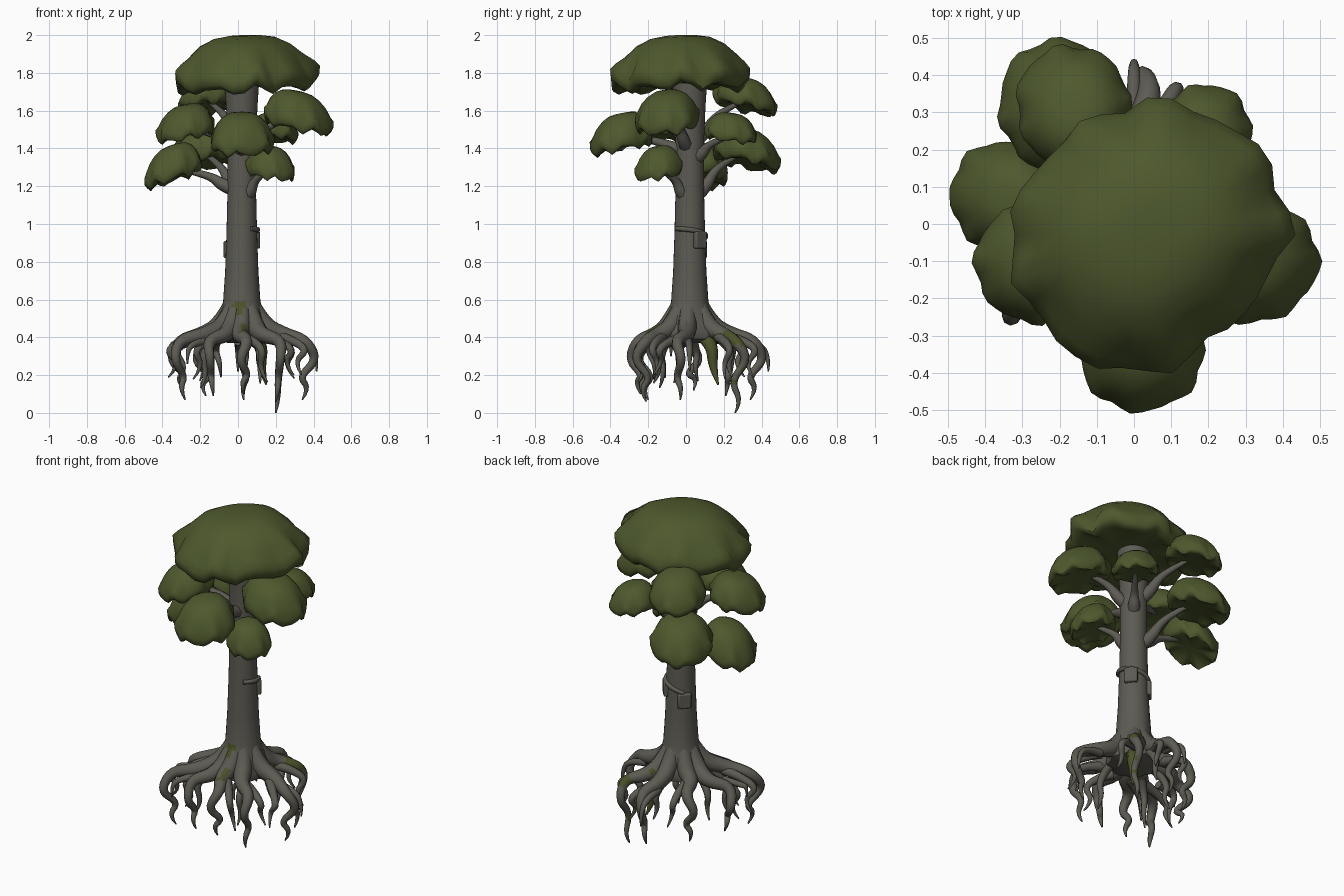
import bpy, bmesh, math, random
from mathutils import Vector, noise

if "Cube" in bpy.data.objects:
    bpy.data.objects.remove(bpy.data.objects["Cube"])

random.seed(4)
CX, CY = 0.02, 0.02  # trunk axis


def material(name, rgb):
    m = bpy.data.materials.new(name)
    m.diffuse_color = (*rgb, 1)
    m.use_nodes = True
    m.node_tree.nodes["Principled BSDF"].inputs["Base Color"].default_value = m.diffuse_color
    return m


LEAF = material("leaf_green", (0.075, 0.098, 0.026))
BARK = material("grey_bark", (0.108, 0.104, 0.086))
MOSS = material("moss_green", (0.072, 0.084, 0.022))


def finish(ob, mats, angle=50):
    for m in mats:
        ob.data.materials.append(m)
    bpy.ops.object.select_all(action='DESELECT')
    ob.select_set(True)
    bpy.context.view_layer.objects.active = ob
    if ob.type == 'CURVE':
        bpy.ops.object.convert(target='MESH')
        ob = bpy.context.object
    bpy.ops.object.shade_smooth_by_angle(angle=math.radians(angle))
    return ob


def lathe(name, n, rings, point, mats, angle=50):
    """Skin rings of n points, closed at both ends."""
    bm = bmesh.new()
    loops = [[bm.verts.new(point(i, 2 * math.pi * k / n)) for k in range(n)] for i in range(rings)]
    for a, b in zip(loops, loops[1:]):
        for k in range(n):
            bm.faces.new((a[k], a[(k + 1) % n], b[(k + 1) % n], b[k]))
    for loop in (loops[0], loops[-1]):
        c = bm.verts.new(sum((v.co for v in loop), Vector()) / n)
        for k in range(n):
            bm.faces.new((loop[k], loop[(k + 1) % n], c))
    bmesh.ops.recalc_face_normals(bm, faces=bm.faces)
    me = bpy.data.meshes.new(name)
    bm.to_mesh(me)
    bm.free()
    ob = bpy.data.objects.new(name, me)
    bpy.context.collection.objects.link(ob)
    return finish(ob, mats, angle)


def tubes(name, paths, mats):
    """Each path is a list of (x, y, z, radius)."""
    cu = bpy.data.curves.new(name, 'CURVE')
    cu.dimensions = '3D'
    cu.bevel_depth, cu.bevel_resolution, cu.use_fill_caps = 1, 2, True
    for path in paths:
        s = cu.splines.new('NURBS')
        s.points.add(len(path) - 1)
        for p, (x, y, z, r) in zip(s.points, path):
            p.co, p.radius = (x, y, z, 1), r
        s.order_u, s.use_endpoint_u, s.resolution_u = 3, True, 4
    ob = bpy.data.objects.new(name, cu)
    bpy.context.collection.objects.link(ob)
    return finish(ob, mats)


# Foliage: domed caps with a scalloped rim, shallow hollow below, drooping outward
CAP = [(0.2, 0.995), (0.42, 0.96), (0.62, 0.86), (0.79, 0.70), (0.92, 0.48), (0.99, 0.27),
       (0.98, 0.11), (0.90, 0.04), (0.76, 0.08), (0.5, 0.13), (0.2, 0.14)]


def cap(name, x, y, rx, ry, top, bottom, slope, lobes=7, trim=0.0, lean=None, power=1.0):
    out = Vector(lean or (x - CX, y - CY)).normalized()
    r = (rx + ry) / 2
    base, h = bottom + slope * r, top - bottom - slope * r * (0.9 if not lean else 1)
    ph, ph2 = random.uniform(0, 6), random.uniform(0, 6)

    def point(i, a):
        f, z = CAP[i]
        edge = max(0, f - 0.6) / 0.4
        wave = math.sin(lobes * a + ph) + 0.6 * math.sin((lobes + 4) * a + ph2)
        f *= 1 + edge * (0.035 * wave + 0.02 * math.sin(3 * a + ph2)) - 0.01 * edge
        f *= 1 - trim * max(0, -math.sin(2 * a))
        z = z ** power if i < 5 else z
        if z < 0.4:
            z += 0.09 * (wave + 0.3) * edge
        dx, dy = rx * f * math.cos(a), ry * f * math.sin(a)
        return (x + dx, y + dy, base + h * z - slope * (dx * out.x + dy * out.y))
    lathe(name, 36, len(CAP), point, [LEAF], 60)


cap("crown_foliage", 0.035, -0.03, 0.385, 0.375, 2.0, 1.68, 0.05, 9, 0.1, (-1, -1), 1.25)
CLUMPS = [  # x, y, rx, ry, top, bottom, slope, height where the branch leaves the trunk
    (0.315, -0.10, 0.185, 0.17, 1.70, 1.46, 0.22, 1.43),
    (0.02, -0.34, 0.17, 0.17, 1.585, 1.35, 0.2, 1.40),
    (-0.275, -0.105, 0.155, 0.165, 1.63, 1.42, 0.2, 1.42),
    (-0.345, 0.075, 0.155, 0.15, 1.415, 1.17, 0.33, 1.20),
    (-0.195, 0.32, 0.175, 0.18, 1.50, 1.26, 0.25, 1.18),
    (-0.165, 0.315, 0.155, 0.17, 1.77, 1.56, 0.25, 1.47),
    (0.19, 0.24, 0.13, 0.14, 1.585, 1.42, 0.15, 1.36),
    (0.175, -0.145, 0.13, 0.125, 1.41, 1.22, 0.2, 1.16),
]
branches = []
for i, (x, y, rx, ry, top, bot, slope, z0) in enumerate(CLUMPS):
    cap(f"foliage_clump_{i + 1}", x, y, rx, ry, top, bot, slope)
    dx, dy, ze = x - CX, y - CY, top - 0.12
    branches.append([(CX + dx * f, CY + dy * f, z0 + (ze - z0) * g, r) for f, g, r in
                     ((0.05, -0.25, 0.04), (0.28, 0.05, 0.036), (0.42, 0.5, 0.022),
                      (0.7, 0.8, 0.017), (0.95, 1, 0.01))])
tubes("branches", branches, [BARK])

# Trunk, flared at foot and top
TRUNK = [(0.37, 0.07), (0.39, 0.14), (0.43, 0.15), (0.47, 0.13), (0.515, 0.117), (0.55, 0.107),
         (0.59, 0.098), (0.75, 0.088), (0.95, 0.081), (1.2, 0.075), (1.45, 0.076),
         (1.62, 0.083), (1.8, 0.095)]


def trunk_point(i, a):
    z, r = TRUNK[i]
    r *= 1 + max(0, 0.62 - z) * 0.25 * math.cos(8 * a)
    return (CX + r * math.cos(a), CY + r * math.sin(a), z)


trunk = lathe("trunk", 32, len(TRUNK), trunk_point, [BARK, MOSS])

# Roots: arch outward from the foot, then hang down to a tip
TIPS = [(0.20, 0.26, 0.0), (-0.28, -0.20, 0.07), (0.34, -0.03, 0.07), (0.03, 0.34, 0.07),
        (0.03, -0.24, 0.10), (0.20, -0.21, 0.06), (-0.17, 0.21, 0.09), (-0.29, 0.04, 0.12),
        (-0.13, -0.22, 0.09)]


def jitter(s):
    return random.uniform(-s, s)


roots, rootlets = [], []
for i, (tx, ty, tz) in enumerate(TIPS):
    d = Vector((tx - CX, ty - CY))
    k = d.length * 1.17
    d.normalize()
    side = Vector((-d.y, d.x))

    def at(r, z, w, s=0.0):
        return (CX + d.x * r + side.x * s, CY + d.y * r + side.y * s, z, w)
    b = random.choice((-1, 1)) * random.uniform(0.02, 0.04)
    roots.append([at(0.05, 0.60, 0.035), at(0.1, 0.46, 0.056), at(k * 0.6, 0.41, 0.042, b),
                  at(k * 0.92, 0.385, 0.031, -b), at(k * 1.06, 0.28, 0.023, b),
                  at(k * 0.82, 0.17 + tz * 0.3, 0.019, -b), at(k * 0.95, tz + 0.06, 0.014, b * 0.5),
                  at(k / 1.17, tz, 0.004)])
    # one side fork from each arch, and a short hanging root under every other one
    s, z = -math.copysign(random.uniform(0.08, 0.12), b), random.uniform(0.12, 0.22)
    rootlets.append([at(k * 0.55, 0.40, 0.03), at(k * 0.75, 0.385, 0.024, s * 0.5),
                     at(k * 0.98, 0.33, 0.019, s), at(k * 0.78, z + 0.07, 0.014, s * 0.8),
                     at(k * 0.9, z, 0.004, s * 1.2)])
    if i % 2:
        s, z = jitter(0.05), random.uniform(0.12, 0.2)
        rootlets.append([at(k * 0.4, 0.40, 0.026), at(k * 0.62, 0.33, 0.020, s),
                         at(k * 0.52, z + 0.06, 0.014, s * 0.4), at(k * 0.62, z, 0.004, s)])
# a few thin tips reaching past the rest
for x, y, z in ((0.42, 0.02, 0.22), (0.0, 0.44, 0.22), (-0.36, -0.08, 0.30), (-0.27, -0.26, 0.26)):
    rootlets.append([(x * 0.6, y * 0.6, 0.38, 0.024), (x * 0.9, y * 0.9, 0.37, 0.018),
                     (x, y, z + 0.06, 0.012), (x * 0.99, y * 0.99, z, 0.004)])
root_obs = [tubes("roots", roots, [BARK, MOSS]), tubes("rootlets", rootlets, [BARK])]
# Moss: a patch low on the front, and blotches on the back right root
for ob in (trunk, root_obs[0]):
    for p in ob.data.polygons:
        c = p.center
        front = c.y < -0.05 and ((-0.02 < c.x < 0.038 and 0.515 < c.z < 0.6) or
                                 (0.01 < c.x < 0.045 and 0.43 < c.z < 0.47))
        near = abs(math.atan2(c.y - CY, c.x - CX) - 0.925) < 0.3
        if front or (near and c.z < 0.45 and noise.noise(c * 14) > 0.2):
            p.material_index = 1
# Mossy root under the back right
tubes("mossy_root", [[(0.06, 0.08, 0.42, 0.045), (0.13, 0.14, 0.37, 0.035),
                      (0.12, 0.14, 0.24, 0.024), (0.15, 0.17, 0.15, 0.005)]], [MOSS])

# Vine round the trunk linking two small boxes
vine = []
for i in range(12):
    t = i / 11
    a, r = math.radians(-55 + 190 * t), 0.086
    vine.append((CX + r * math.cos(a), CY + r * math.sin(a), 0.975 - 0.065 * t * t, 0.013))
tubes("trunk_band", [vine], [BARK])
for i, (deg, z) in enumerate(((40, 0.915), (138, 0.865))):
    a = math.radians(deg)
    bpy.ops.mesh.primitive_cube_add(size=1, location=(CX + 0.085 * math.cos(a), CY + 0.085 * math.sin(a), z),
                                    rotation=(0, 0, a))
    box = bpy.context.object
    box.name = f"trunk_box_{i + 1}"
    box.scale = (0.03, 0.075, 0.09)
    bpy.ops.object.transform_apply(location=False, rotation=False, scale=True)
    bev = box.modifiers.new("soft_edges", 'BEVEL')
    bev.width, bev.segments = 0.008, 2
    finish(box, [BARK], 40)
